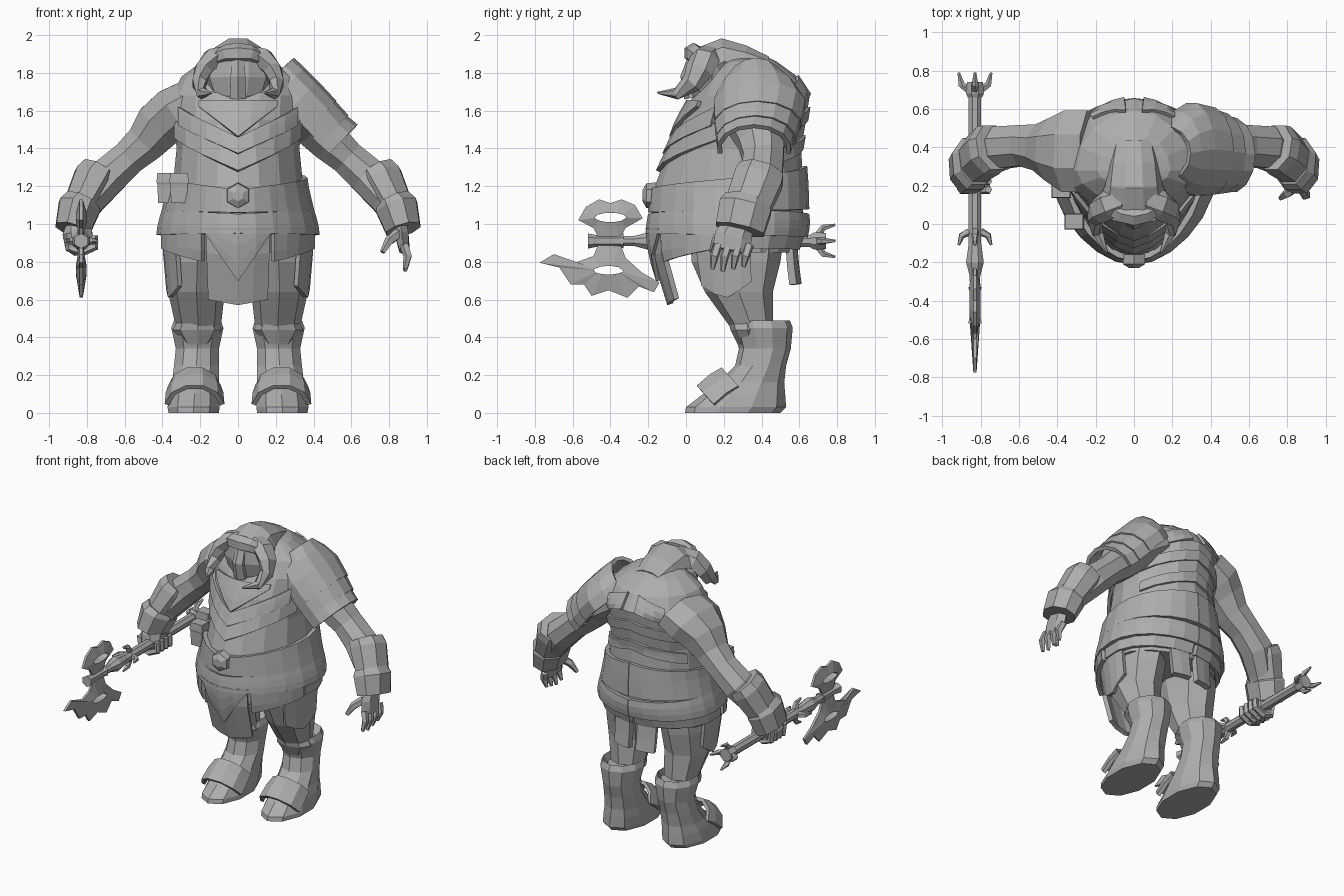
import bpy, bmesh, math
from mathutils import Vector

grey = bpy.data.materials.new("stone grey")
grey.diffuse_color = (0.42, 0.42, 0.42, 1)


def finish(name, bm, thick=0):
    bmesh.ops.recalc_face_normals(bm, faces=bm.faces)
    me = bpy.data.meshes.new(name)
    bm.to_mesh(me)
    bm.free()
    me.materials.append(grey)
    ob = bpy.data.objects.new(name, me)
    bpy.context.collection.objects.link(ob)
    if thick:
        m = ob.modifiers.new("thickness", 'SOLIDIFY')
        m.thickness, m.offset = thick, 0
    return ob


def grid(name, rows, closed=True, thick=0):
    """Skin rows of points; closed rings get end caps."""
    bm = bmesh.new()
    vs = [[bm.verts.new(p) for p in r] for r in rows]
    n = len(rows[0])
    for a, b in zip(vs, vs[1:]):
        for i in range(n if closed else n - 1):
            j = (i + 1) % n
            bm.faces.new((a[i], a[j], b[j], b[i]))
    if closed and not thick:
        bm.faces.new(vs[0])
        bm.faces.new(vs[-1])
    return finish(name, bm, thick)


def tube(name, path, n=8, ref=(0, 1, 0)):
    """Path of (x, y, z, radius_u, radius_v)."""
    pts = [Vector(p[:3]) for p in path]
    rows = []
    for i, p in enumerate(path):
        t = (pts[min(i + 1, len(pts) - 1)] - pts[max(i - 1, 0)]).normalized()
        u = t.cross(Vector(ref)).normalized()
        v = t.cross(u)
        ang = [2 * math.pi * (k + .5) / n for k in range(n)]
        rows.append([pts[i] + u * p[3] * math.cos(a) + v * p[-1] * math.sin(a) for a in ang])
    return grid(name, rows)


def stack(name, secs, n=10):
    """Horizontal rings of (z, x centre, half width, front y, back y)."""
    ang = [2 * math.pi * k / n for k in range(n)]
    return grid(name, [[(x + w * math.sin(a), (f + b) / 2 - (b - f) / 2 * math.cos(a), z)
                        for a in ang] for z, x, w, f, b in secs])


# Body profile: z, half width, front y, back y
BODY = [(.56, .36, -.07, .61), (.85, .385, -.16, .57), (1.0, .385, -.17, .62),
        (1.2, .345, -.165, .62), (1.4, .325, -.09, .61), (1.55, .34, -.035, .635),
        (1.68, .35, .04, .655), (1.78, .3, .1, .59), (1.86, .19, .18, .48), (1.89, .07, .25, .42)]


def skin(deg, z, off=0):
    z = max(BODY[0][0], min(BODY[-1][0], z))
    for p, q in zip(BODY, BODY[1:]):
        if z <= q[0]:
            k = (z - p[0]) / (q[0] - p[0])
            w, f, b = (p[i] + k * (q[i] - p[i]) for i in (1, 2, 3))
            break
    a = math.radians(deg)
    c, cy = math.cos(a), .28
    d = cy - f if c > 0 else b - cy
    wedge = 1 - .17 * max(c, 0) ** 2       # belly narrows to a soft keel
    return ((w + off) * math.sin(a) * wedge, cy - (d + off) * c, z)


def band(name, a0, a1, n, top, bot, off=.015, thick=.03, flare=0):
    """Armour strip following the body between two angles (0 is front)."""
    rows = []
    for k in range(4):
        t = k / 3
        rows.append([skin(a, top(a) + (bot(a) - top(a)) * t, off + flare * t)
                     for a in [a0 + (a1 - a0) * i / n for i in range(n + 1)]])
    return grid(name, rows, False, thick)


grid("torso", [[skin(22.5 * k, r[0]) for k in range(16)] for r in BODY[1:]])

# Breast bib and chevron chest plates
band("chest_bib", -40, 40, 6, lambda a: 1.65, lambda a: 1.46 + abs(a) * .004, .01, .025)
for i, (z, sp) in enumerate(((1.37, 65), (1.28, 75))):
    band("chest_plate", -sp, sp, 8, lambda a: z + .085 + abs(a) * .0025,
         lambda a: z + abs(a) * .0023, .006, .022, .008)
# Back plates
for z in (1.55, 1.4):
    band("back_plate", 115, 245, 8, lambda a: z + .07 - abs(180 - a) * .0015,
         lambda a: z - abs(180 - a) * .0015, .004, .018)
for s in (-1, 1):
    band("back_strap", 180 + s * 8, 180 + s * 40, 3, lambda a: 1.8 - abs(a - 180) * .002,
         lambda a: 1.7 - abs(a - 180) * .002, .006, .018)

# Belt layers
band("upper_belt", -180, 180, 24, lambda a: 1.18 + abs(a) * .0007,
     lambda a: 1.06 + abs(a) * .0001, .012, .03, .006)
band("lower_belt", -180, 180, 24, lambda a: 1.05 + .02 * math.sin(math.radians(abs(a))),
     lambda a: .95 - abs(a) * .0001, .015, .035, .015)
tube("buckle", [(0, -.16, 1.15, .07), (0, -.21, 1.15, .065), (0, -.23, 1.15, .03)], 6, (0, 0, 1))

# Skirt plates, loin cloth and hanging cloths
band("loin_cloth", -28, 28, 4, lambda a: .97, lambda a: .575 + abs(a) * .001, .01, .03)
band("front_point", -30, 30, 4, lambda a: .98, lambda a: .7 + abs(a) * .009, .03, .03)
for s in (-1, 1):
    band("hip_plate", s * 31, s * 76, 4, lambda a: .97,
         lambda a: .8 + .0015 * abs(abs(a) - 29), .025, .03, .0)
    band("rear_skirt", s * 78, s * 178, 5, lambda a: .97, lambda a: .87, .012, .03)
    band("side_cloth", s * 60, s * 102, 4, lambda a: .95,
         lambda a: .6 + .004 * abs(abs(a) - 78), .0, .025)
    band("back_cloth", 180 + s * 4, 180 + s * 24, 2, lambda a: .95, lambda a: .68, .0, .04)

# Belt pouches
for deg in (-57, -78):
    x, y, z = skin(deg, 1.19, .045)
    tube("pouch", [(x, y, 1.11, .06, .05), (x, y, 1.21, .065, .055),
                   (x, y, 1.22, .072, .06), (x, y, 1.27, .066, .055)], 4)

# Hooded head, bent forward and down, with curling tusks
tube("head", [(0, .43, 1.83, .06, .11), (0, .31, 1.85, .1, .135), (0, .2, 1.86, .13, .15),
              (0, .15, 1.835, .155, .175), (0, .135, 1.77, .125, .185), (0, .14, 1.69, .11, .15),
              (0, .15, 1.62, .08, .09)], 10, (1, 0, 0))
tube("brow", [(-.13, .09, 1.87, .04), (-.06, .05, 1.9, .05), (0, .04, 1.905, .055),
              (.06, .05, 1.9, .05), (.13, .09, 1.87, .04)], 6, (0, 0, 1))
tube("nose", [(0, .05, 1.88, .04), (0, .015, 1.78, .045), (0, .04, 1.67, .05)], 6)

for s in (-1, 1):
    tube("tusk", [(s * .06, .13, 1.9, .05, .07), (s * .135, .1, 1.875, .06, .08),
                  (s * .185, .07, 1.815, .052, .075), (s * .205, .03, 1.745, .042, .055),
                  (s * .19, -.05, 1.69, .032), (s * .14, -.15, 1.695, .006)], 6)
    # Arms with bracers
    tube("arm", [(s * .22, .38, 1.66, .13, .23), (s * .34, .38, 1.59, .145, .23),
                 (s * .42, .39, 1.52, .14, .175), (s * .49, .4, 1.43, .115, .13),
                 (s * .58, .41, 1.35, .1, .115),
                 (s * .69, .4, 1.25, .11, .12), (s * .79, .34, 1.12, .09, .1),
                 (s * .86, .28, .98, .06, .08)], 8)
    tube("upper_bracer", [(s * .735, .4, 1.28, .105, .13), (s * .76, .385, 1.24, .12, .14),
                          (s * .83, .33, 1.1, .1, .13)])
    tube("cuff", [(s * .825, .325, 1.12, .1, .13), (s * .84, .315, 1.09, .12, .15),
                  (s * .875, .285, .97, .1, .14)])

    # Legs and boots
    stack("thigh", [(.95, s * .2, .16, .02, .52), (.8, s * .215, .16, .03, .5),
                    (.64, s * .22, .15, .1, .46), (.46, s * .21, .12, .23, .46)], 8)
    stack("boot", [(.44, s * .21, .12, .26, .5), (.49, s * .215, .13, .25, .55),
                   (.45, s * .215, .145, .25, .565), (.34, s * .215, .12, .28, .555),
                   (.25, s * .22, .125, .26, .53), (.16, s * .225, .13, .17, .52),
                   (.1, s * .23, .14, .09, .525), (.03, s * .235, .145, .0, .53),
                   (0, s * .235, .14, -.005, .5)], 10)
    stack("knee_guard", [(.36, s * .215, .07, .275, .4), (.44, s * .215, .13, .235, .42),
                         (.5, s * .215, .1, .22, .42), (.53, s * .215, .06, .21, .36)], 8)
    # Instep strap arching over the foot
    grid("instep_plate", [[(s * .23 + r * math.sin(a), y + .1 * (1 - math.cos(a)),
                            z - .11 * (1 - math.cos(a)))
                           for a in [-1.45 + .58 * i for i in range(6)]]
                          for r, y, z in ((.148, .06, .14), (.142, .13, .2), (.13, .19, .235))],
         False, .025)

# Layered pauldron on one shoulder: (x, centre y, z, lift, half depth) per ring
o = Vector((.7, 0, .71))
for plate in (((.18, .37, 1.76, .155, .13), (.23, .38, 1.7, .165, .2), (.3, .39, 1.63, .165, .235),
               (.4, .38, 1.53, .16, .22)),
              ((.35, .38, 1.57, .165, .225), (.46, .37, 1.45, .165, .2)),
              ((.42, .37, 1.48, .16, .2), (.51, .36, 1.4, .165, .185))):
    grid("pauldron", [[Vector((x, y, z)) + o * r * math.cos(t) + Vector((0, d * math.sin(t), 0))
                       for t in [-1.8 + .45 * i for i in range(9)]]
                      for x, y, z, r, d in plate], False, .025)

# Open hand
tube("palm", [(.86, .28, 1.0, .04, .08), (.87, .25, .93, .04, .1), (.88, .235, .86, .03, .095)], 6)
for i in range(4):
    y = .15 + .055 * i
    e = .75 + .012 * abs(i - 1)
    tube("finger", [(.88, y + .02, .89, .026), (.9, y, .83, .024), (.885, y - .01, e, .012)], 5)
tube("thumb", [(.85, .2, .95, .03), (.8, .16, .91, .026), (.765, .135, .85, .014)], 5)

# Gripping fist
X = -.83
tube("fist", [(-.86, .28, 1.0, .05, .07), (-.85, .26, .95, .085, .09),
              (-.84, .25, .88, .08, .09), (-.83, .25, .84, .04, .07)], 8)
for i in range(4):
    y = .18 + .045 * i
    tube("fist_finger", [(X - .07, y, .95, .024), (X - .06, y, .87, .024), (X, y, .85, .024),
                         (X + .07, y, .88, .024), (X + .07, y, .94, .02)], 5)

# Axe shaft, collars and prongs
Z = .91
tube("shaft", [(X, .72, Z, .035), (X, -.1, Z, .035), (X, -.2, Z, .05), (X, -.27, Z, .03),
               (X, -.5, Z, .025)], 8, (0, 0, 1))
tube("shaft_end", [(X, .74, Z, .045), (X, .68, Z, .05), (X, .66, Z, .04)], 8, (0, 0, 1))
tube("axe_socket", [(X, -.33, Z, .04), (X, -.36, Z, .03), (X, -.47, Z, .03), (X, -.52, Z, .04)],
     6, (0, 0, 1))
for k in range(4):
    c, d = math.cos(k * math.pi / 2), math.sin(k * math.pi / 2)
    for name, y, l in (("end_prong", .7, .09), ("guard_prong", -.04, -.07)):
        tube(name, [(X + c * .03, y, Z + d * .03, .022), (X + c * .07, y + l * .3, Z + d * .07, .018),
                    (X + c * .085, y + l, Z + d * .085, .007)], 5, (.3, .2, .9))


def blade(name, outer, cy, cz, ry, rz):
    """Pierced blade: thick around the hole, thin at the edge."""
    loops = []
    for h, sgn in ((0, 1), (1, 1), (1, -1), (0, -1)):
        ring = []
        for y, z in outer:
            a = math.atan2((z - cz) / .13, (y - cy) / .2)
            ring.append((X + sgn * .028, cy + ry * math.cos(a), cz + rz * math.sin(a)) if h == 0
                        else (X + sgn * .008, y, z))
        loops.append(ring)
    return grid(name, loops + [loops[0]], True, .001)


blade("upper_blade", [(-.46, .92), (-.49, .98), (-.57, 1.02), (-.53, 1.09), (-.46, 1.13),
                      (-.4, 1.11), (-.34, 1.13), (-.27, 1.1), (-.23, 1.03), (-.32, .98),
                      (-.35, .92)], -.4, 1.035, .085, .025)
blade("lower_blade", [(-.46, .9), (-.49, .83), (-.6, .79), (-.7, .84), (-.775, .795), (-.67, .77),
                      (-.61, .68), (-.54, .68), (-.5, .62), (-.41, .65), (-.31, .61), (-.25, .67),
                      (-.17, .64), (-.14, .69), (-.23, .74), (-.32, .82), (-.35, .9)],
      -.41, .755, .08, .023)
